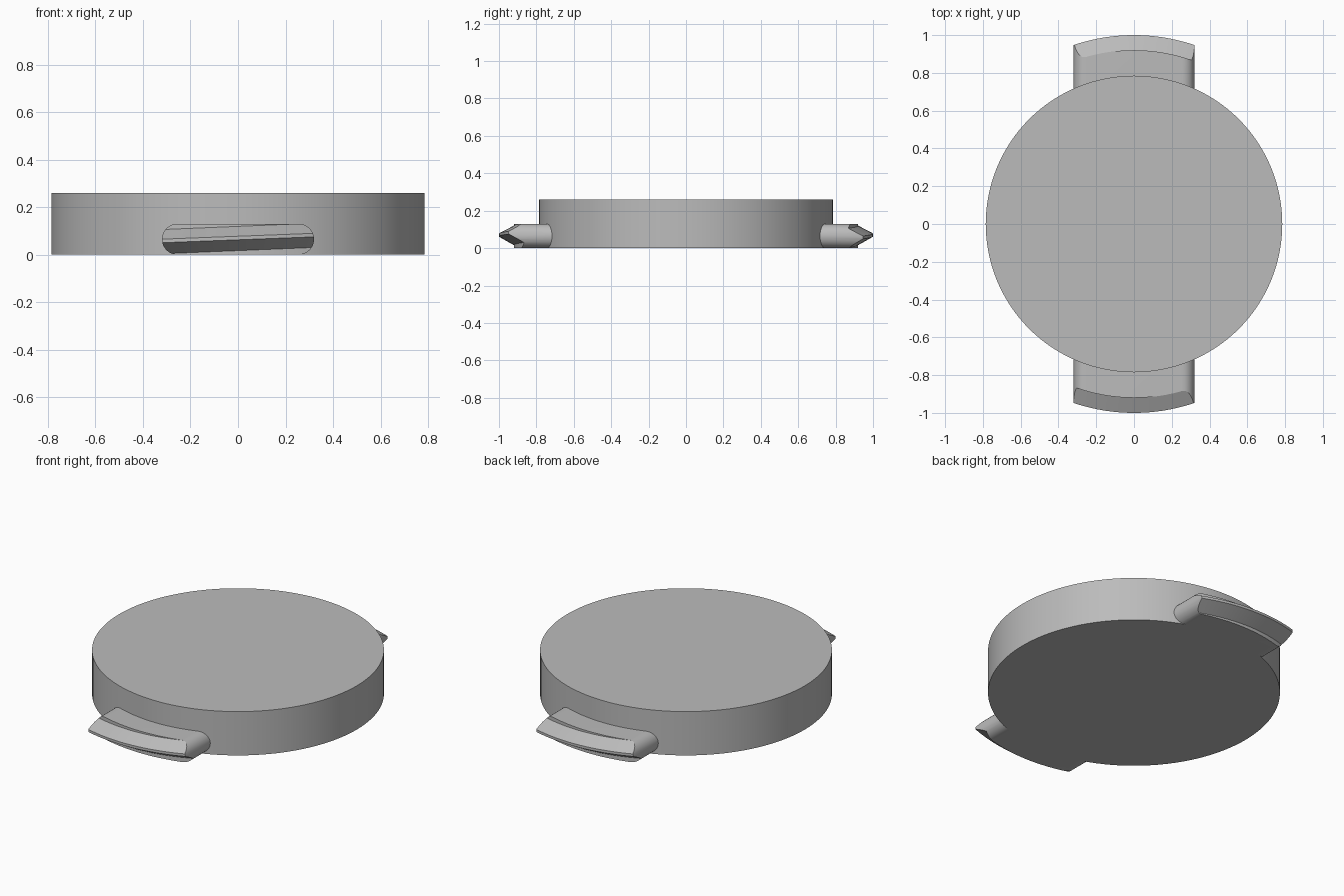
import bpy, bmesh
from math import sin, cos, pi, radians

cube = bpy.data.objects.get("Cube")
if cube:
    bpy.data.objects.remove(cube, do_unlink=True)

GREY = (0.5, 0.5, 0.5, 1)
mat = bpy.data.materials.new("plain grey")
mat.use_nodes = True
mat.diffuse_color = GREY
mat.node_tree.nodes["Principled BSDF"].inputs["Base Color"].default_value = GREY


def loft(name, rings):
    """Closed solid through a list of equal-length rings of points."""
    bm = bmesh.new()
    loops = [[bm.verts.new(p) for p in ring] for ring in rings]
    n = len(loops[0])
    for a, b in zip(loops, loops[1:]):
        for i in range(n):
            j = (i + 1) % n
            bm.faces.new((a[i], a[j], b[j], b[i]))
    bm.faces.new(loops[0])
    bm.faces.new(loops[-1])
    bmesh.ops.recalc_face_normals(bm, faces=bm.faces)
    me = bpy.data.meshes.new(name)
    bm.to_mesh(me)
    bm.free()
    me.materials.append(mat)
    ob = bpy.data.objects.new(name, me)
    bpy.context.collection.objects.link(ob)
    return ob


def smooth(ob, angle):
    bpy.ops.object.select_all(action='DESELECT')
    ob.select_set(True)
    bpy.context.view_layer.objects.active = ob
    bpy.ops.object.shade_smooth_by_angle(angle=radians(angle))


# Round cap body
R, H, SEG = 0.785, 0.26, 128
circle = [(R * cos(2 * pi * i / SEG), R * sin(2 * pi * i / SEG)) for i in range(SEG)]
smooth(loft("cap_disc", [[(x, y, z) for x, y in circle] for z in (0, H)]), 30)


# Locking lug: rounded slab trimmed by a slanted thread ridge
def lug_slab():
    r, half = 0.065, 0.32
    outline = []
    for side in (1, -1):
        for i in range(17):
            a = -pi / 2 + pi * i / 16
            outline.append((side * (half - r + r * cos(a)), r + side * r * sin(a)))
    return [[(x, y, z) for x, z in outline] for y in (-0.6, -1.1)]


def thread_rings():
    rings, steps, spread = [], 24, radians(26)
    for i in range(steps + 1):
        a = spread * (2 * i / steps - 1)
        rise = 0.038 * a
        profile = [(0.77, -0.1), (0.92, -0.1), (0.92, 0.017 + rise),
                   (1.0, 0.0625 + rise), (1.0, 0.0775 + rise),
                   (0.92, 0.119 + rise), (0.92, 0.2), (0.77, 0.2)]
        rings.append([(r * sin(a), -r * cos(a), z) for r, z in profile])
    return rings


front = loft("front_lug", lug_slab())
cutter = loft("thread_cutter", thread_rings())
trim = front.modifiers.new("thread", 'BOOLEAN')
trim.operation = 'INTERSECT'
trim.solver = 'EXACT'
trim.object = cutter
bpy.ops.object.select_all(action='DESELECT')
front.select_set(True)
bpy.context.view_layer.objects.active = front
bpy.ops.object.modifier_apply(modifier="thread")
bpy.data.objects.remove(cutter, do_unlink=True)
smooth(front, 20)

# Opposite lug, turned half way round
back = front.copy()
back.data = front.data.copy()
back.name = "back_lug"
back.rotation_euler.z = pi
bpy.context.collection.objects.link(back)
